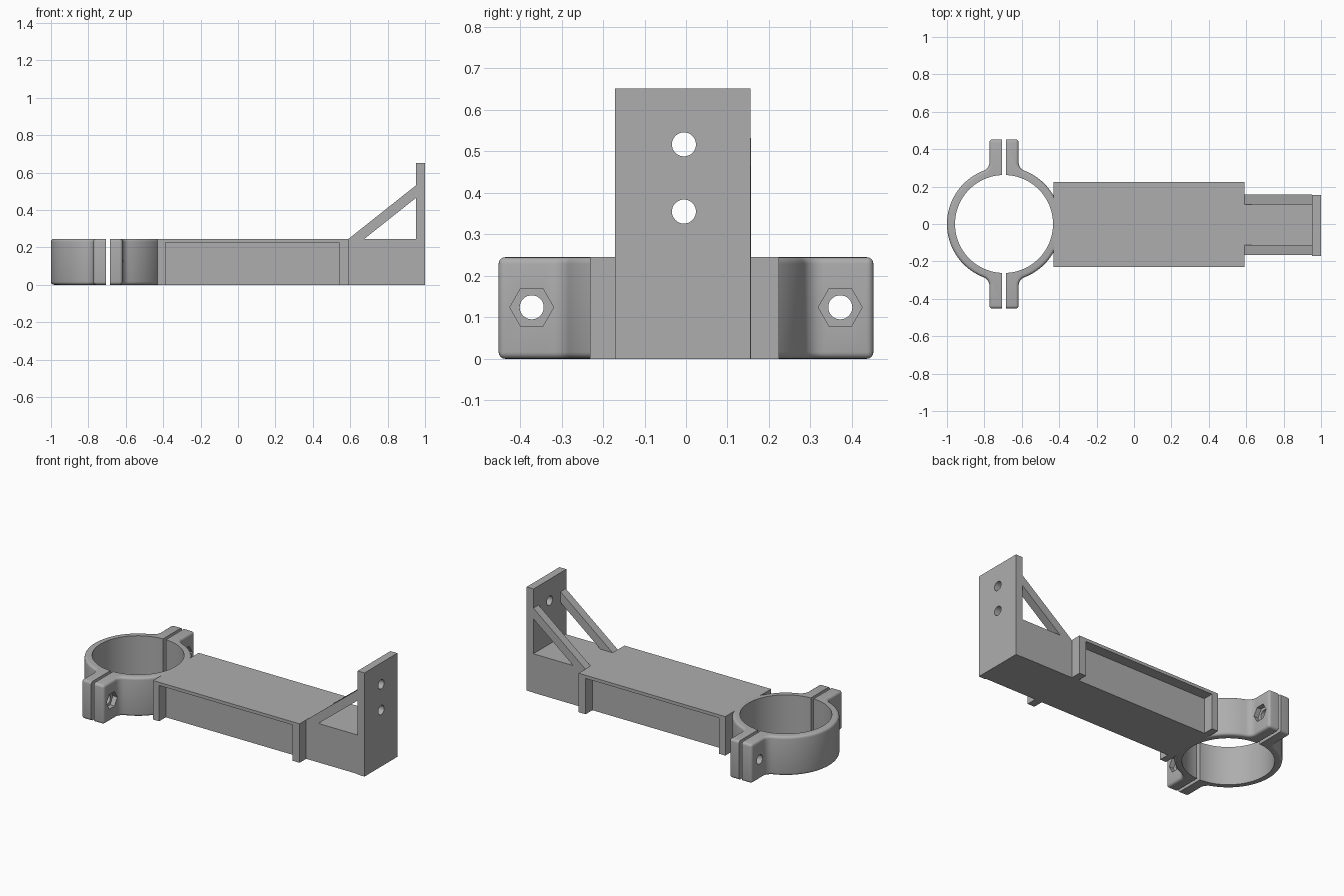
import bpy, bmesh
from math import sin, cos, pi, sqrt, atan2
from mathutils import Vector

cube = bpy.data.objects.get("Cube")
if cube:
    bpy.data.objects.remove(cube, do_unlink=True)

grey = bpy.data.materials.new("plain grey")
grey.use_nodes = True
colour = (0.42, 0.42, 0.42, 1)
grey.diffuse_color = colour
grey.node_tree.nodes["Principled BSDF"].inputs["Base Color"].default_value = colour

H = 0.245            # height of clamp and beam
CX = -0.695          # clamp centre
BORE, RING = 0.262, 0.305
GAP, EAR, EAR_END = 0.01, 0.078, 0.452


def finish(bm, name):
    bmesh.ops.recalc_face_normals(bm, faces=bm.faces)
    mesh = bpy.data.meshes.new(name)
    bm.to_mesh(mesh)
    bm.free()
    mesh.materials.append(grey)
    obj = bpy.data.objects.new(name, mesh)
    bpy.context.collection.objects.link(obj)
    return obj


def prism(name, points, direction):
    """Extrude a closed outline along a direction."""
    bm = bmesh.new()
    face = bm.faces.new([bm.verts.new(p) for p in points])
    ext = bmesh.ops.extrude_face_region(bm, geom=[face])
    bmesh.ops.translate(bm, vec=Vector(direction),
                        verts=[v for v in ext["geom"] if isinstance(v, bmesh.types.BMVert)])
    return finish(bm, name)


def box(name, x0, x1, y0, y1, z0, z1):
    pts = [(x0, y0, z0), (x1, y0, z0), (x1, y1, z0), (x0, y1, z0)]
    return prism(name, pts, (0, 0, z1 - z0))


def activate(obj):
    bpy.ops.object.select_all(action='DESELECT')
    obj.select_set(True)
    bpy.context.view_layer.objects.active = obj


def drill(obj, x, y, z, radius, depth, sides=32):
    """Cut a hole running along x."""
    bpy.ops.mesh.primitive_cylinder_add(vertices=sides, radius=radius, depth=depth,
                                        location=(x, y, z), rotation=(0, pi / 2, 0))
    cutter = bpy.context.object
    cutter.hide_render = True
    cutter.data.materials.append(grey)
    activate(obj)
    mod = obj.modifiers.new("hole", 'BOOLEAN')
    mod.operation, mod.solver, mod.object = 'DIFFERENCE', 'EXACT', cutter
    bpy.ops.object.modifier_apply(modifier=mod.name)
    bpy.data.objects.remove(cutter, do_unlink=True)


def smooth(obj):
    activate(obj)
    bpy.ops.object.shade_smooth_by_angle(angle=pi / 6)


def clamp_half(name, side):
    """Half ring with two filleted ears; side is -1 or +1 along x."""
    fillet = 0.05
    fx = EAR + fillet
    fy = sqrt((RING + fillet) ** 2 - fx ** 2)
    lean = atan2(fy, fx)
    # upper ear and fillet, from the gap outward
    upper = [(GAP, EAR_END), (EAR, EAR_END)]
    for i in range(9):
        a = pi + lean * i / 8
        upper.append((fx + fillet * cos(a), fy + fillet * sin(a)))
    n = 40
    outer = [(RING * cos(lean * (1 - 2 * i / n)), RING * sin(lean * (1 - 2 * i / n)))
             for i in range(1, n)]
    lower = [(u, -v) for u, v in reversed(upper)]
    open_a = atan2(sqrt(BORE ** 2 - GAP ** 2), GAP)
    inner = [(BORE * cos(open_a * (2 * i / n - 1)), BORE * sin(open_a * (2 * i / n - 1)))
             for i in range(n + 1)]
    outline = upper + outer + lower + inner
    obj = prism(name, [(CX + side * u, v, 0) for u, v in outline], (0, 0, H))

    # round the outside rims and ear corners, leaving bore and gap faces sharp
    bm = bmesh.new()
    bm.from_mesh(obj.data)

    def outside(v):
        return Vector((v.co.x - CX, v.co.y)).length > BORE + 0.02

    def at_gap(v):
        return abs(v.co.x - CX) < GAP + 0.001

    edges = []
    for e in bm.edges:
        a, b = e.verts
        if not (outside(a) and outside(b)) or (at_gap(a) and at_gap(b)):
            continue
        upright = abs(a.co.z - b.co.z) > 0.1
        if not upright or abs(a.co.y) > EAR_END - 0.001:
            edges.append(e)
    bmesh.ops.bevel(bm, geom=edges, offset=0.016, segments=4, profile=0.5, affect='EDGES')
    bm.to_mesh(obj.data)
    bm.free()

    # bolt holes, with hexagonal nut pockets on the beam side
    for y in (-0.372, 0.372):
        drill(obj, CX + side * 0.045, y, 0.124, 0.029, 0.2)
        if side > 0:
            drill(obj, CX + EAR, y, 0.124, 0.053, 0.06, 6)
    smooth(obj)


clamp_half("outer_clamp_half", -1)
clamp_half("inner_clamp_half", 1)

# beam: core, wide cover slab and four corner posts framing the side recesses
Y0, Y1 = -0.165, 0.157
box("beam_core", -0.43, 0.59, Y0, Y1, 0, 0.225)
box("beam_cover", -0.43, 0.59, -0.231, 0.224, 0.225, H)
for x0, x1, end in ((-0.43, -0.387, "clamp"), (0.541, 0.59, "plate")):
    box(end + "_post_right", x0, x1, -0.231, Y0, 0, 0.225)
    box(end + "_post_left", x0, x1, Y1, 0.224, 0, 0.225)

# arm and upright mounting plate with two screw holes
box("arm", 0.59, 0.952, Y0, Y1, 0, H)
plate = box("mounting_plate", 0.952, 1.0, -0.171, 0.155, 0, 0.652)
for z in (0.355, 0.517):
    drill(plate, 0.975, -0.005, z, 0.029, 0.2)
smooth(plate)

# diagonal struts
for name, y in (("strut_right", Y0), ("strut_left", Y1 - 0.052)):
    prism(name, [(0.59, y, H), (0.675, y, H), (0.952, y, 0.465), (0.952, y, 0.532)],
          (0, 0.052, 0))
